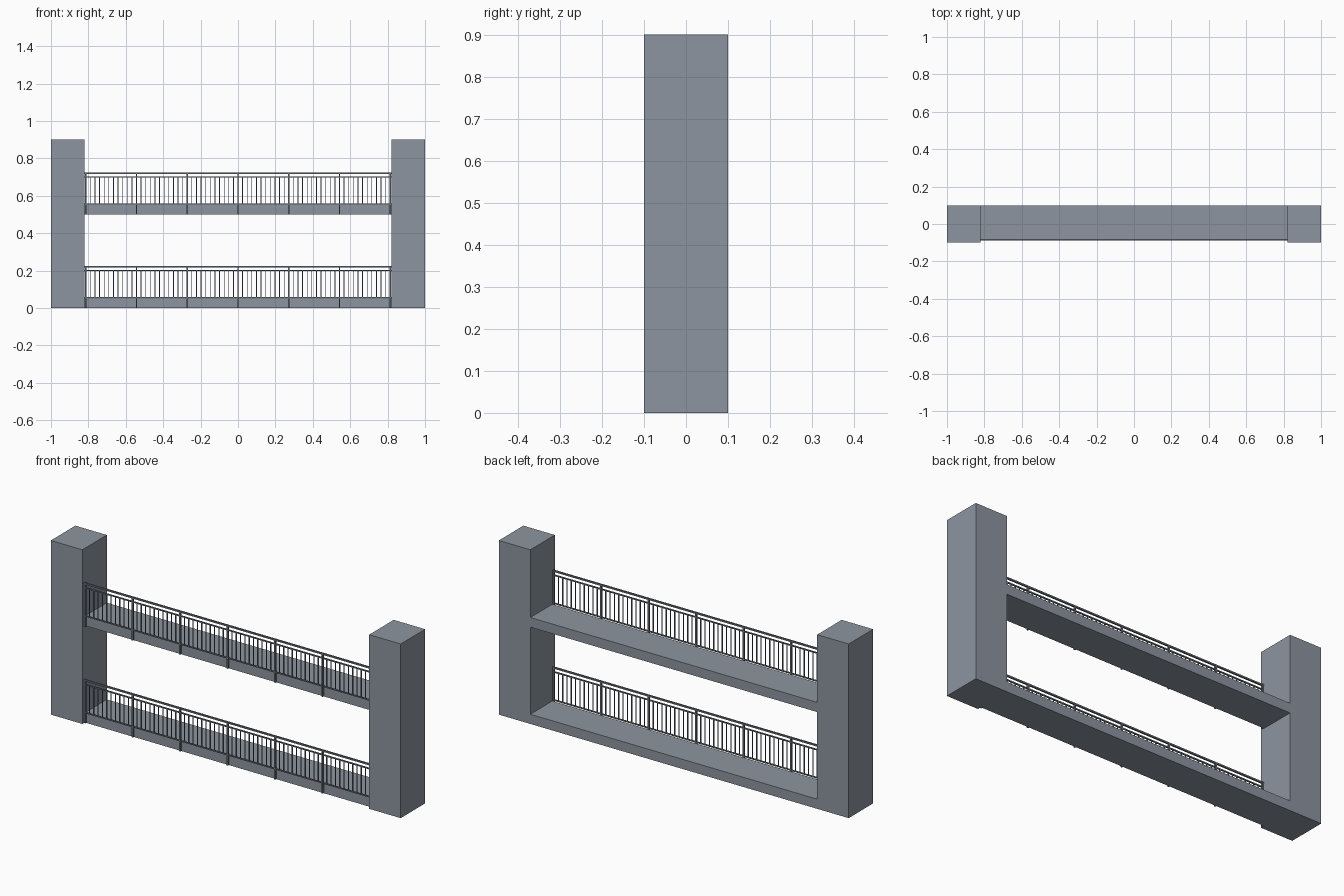
import bpy, bmesh
from mathutils import Matrix, Vector

if "Cube" in bpy.data.objects:
    bpy.data.objects.remove(bpy.data.objects["Cube"])


def material(name, colour):
    mat = bpy.data.materials.new(name)
    mat.diffuse_color = (*colour, 1)
    mat.use_nodes = True
    mat.node_tree.nodes["Principled BSDF"].inputs["Base Color"].default_value = mat.diffuse_color
    return mat


def boxes(name, mat, spans):
    """One object made of boxes, each given as (x0, x1, y0, y1, z0, z1)."""
    bm = bmesh.new()
    for x0, x1, y0, y1, z0, z1 in spans:
        centre = Vector(((x0 + x1) / 2, (y0 + y1) / 2, (z0 + z1) / 2))
        size = Matrix.Diagonal((x1 - x0, y1 - y0, z1 - z0, 1))
        bmesh.ops.create_cube(bm, size=1, matrix=Matrix.Translation(centre) @ size)
    mesh = bpy.data.meshes.new(name)
    bm.to_mesh(mesh)
    bm.free()
    mesh.materials.append(mat)
    obj = bpy.data.objects.new(name, mesh)
    bpy.context.collection.objects.link(obj)


concrete = material("blue_grey_concrete", (0.27, 0.30, 0.35))
metal = material("railing_metal", (0.16, 0.18, 0.21))

INNER = 0.82          # inner face of the towers
SLAB_FRONT = -0.08    # slabs are set back from the tower fronts
RAIL_Y = -0.085       # centre line of the railing
BAYS, BARS = 6, 10
END = 0.814           # x of the end posts

# Towers
for side, x0, x1 in (("left", -1, -INNER), ("right", INNER, 1)):
    boxes(side + "_tower", concrete, [(x0, x1, -0.1, 0.1, 0, 0.9)])

bay = 2 * END / BAYS
step = bay / (BARS + 1)
post_x = [-END + i * bay for i in range(BAYS + 1)]

for level, z in (("lower", 0.0), ("upper", 0.5)):
    # Walkway slab
    boxes(level + "_slab", concrete,
          [(-INNER, INNER, SLAB_FRONT, 0.1, z, z + 0.05)])

    # Posts fixed to the slab's front edge
    boxes(level + "_posts", metal, [
        (x - 0.004, x + 0.004, RAIL_Y - 0.004, RAIL_Y + 0.005, z + 0.001, z + 0.222)
        for x in post_x])

    # Handrail, mid rail and bottom rail
    boxes(level + "_rails", metal, [
        (-INNER, INNER, RAIL_Y - h, RAIL_Y + h, z + c - h, z + c + h)
        for c, h in ((0.222, 0.004), (0.2, 0.003), (0.055, 0.003))])

    # Thin bars between the posts
    boxes(level + "_bars", metal, [
        (x + k * step - 0.002, x + k * step + 0.002,
         RAIL_Y - 0.002, RAIL_Y + 0.002, z + 0.055, z + 0.2)
        for x in post_x[:-1] for k in range(1, BARS + 1)])
